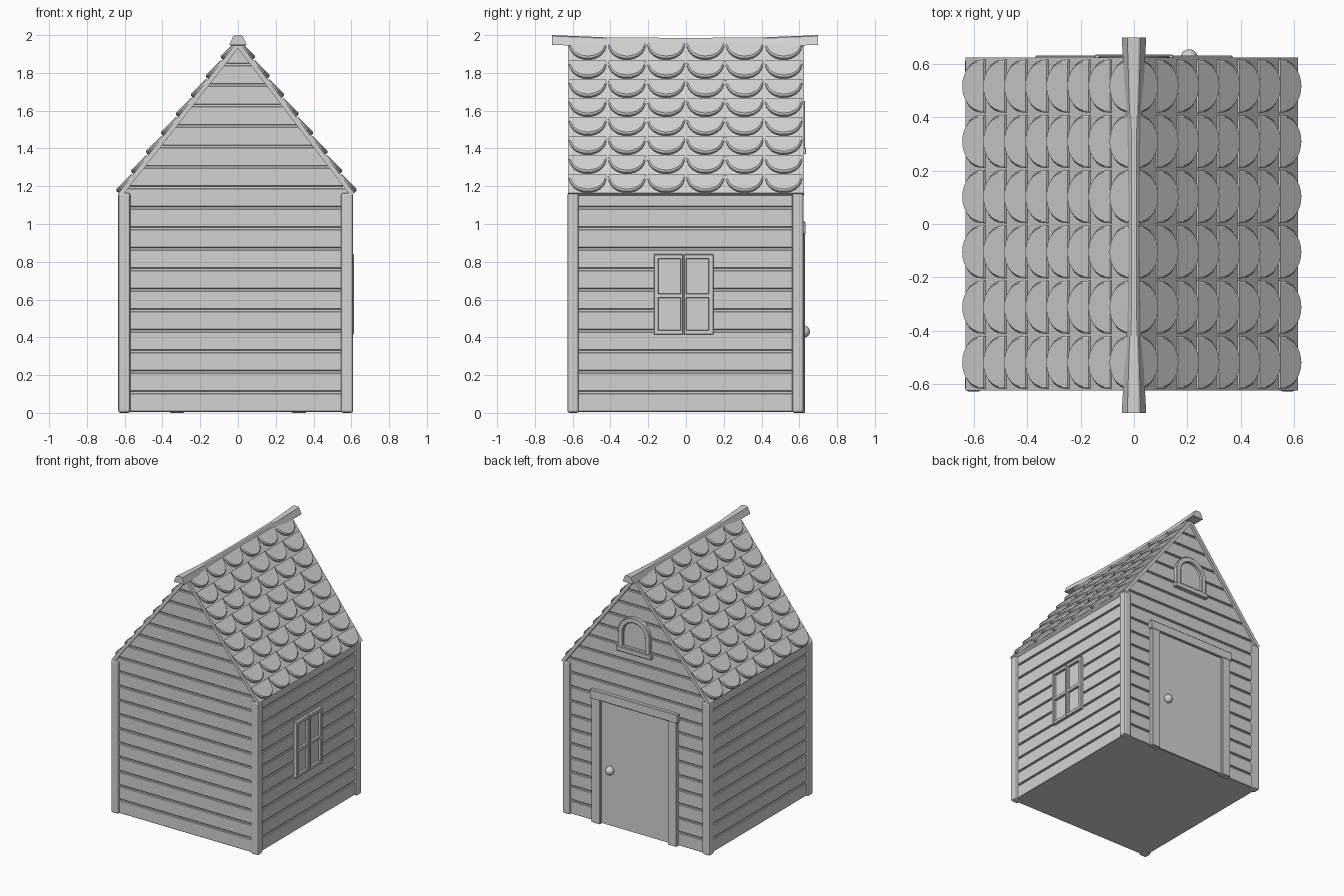
import bpy, bmesh, math

if "Cube" in bpy.data.objects:
    bpy.data.objects.remove(bpy.data.objects["Cube"])

grey = bpy.data.materials.new("plain grey")
grey.use_nodes = True
COLOUR = (0.65, 0.65, 0.65, 1)
grey.diffuse_color = COLOUR
grey.node_tree.nodes["Principled BSDF"].inputs["Base Color"].default_value = COLOUR

# House limits
LEFT, RIGHT, FRONT, BACK = -0.62, 0.592, -0.615, 0.607
EAVE_Z, APEX_Z = 1.165, 1.97
EAVES = {-1: 0.632, 1: 0.615}
PLANK, GAP = 0.1085, 0.012


def finish(name, bm, bevel=0, segments=1, smooth=False):
    bmesh.ops.recalc_face_normals(bm, faces=bm.faces)
    mesh = bpy.data.meshes.new(name)
    bm.to_mesh(mesh)
    bm.free()
    mesh.materials.append(grey)
    obj = bpy.data.objects.new(name, mesh)
    bpy.context.collection.objects.link(obj)
    if bevel:
        mod = obj.modifiers.new("soft edges", "BEVEL")
        mod.width, mod.segments = bevel, segments
    if smooth:
        for face in mesh.polygons:
            face.use_smooth = True
    return obj


def along_y(p, q, d):
    return (p, d, q)


def along_x(p, q, d):
    return (d, p, q)


def loft(bm, loops, closed=False):
    rings = [[bm.verts.new(co) for co in loop] for loop in loops]
    pairs = list(zip(rings, rings[1:]))
    if closed:
        pairs.append((rings[-1], rings[0]))
    else:
        bm.faces.new(rings[0])
        bm.faces.new(rings[-1])
    n = len(rings[0])
    for a, b in pairs:
        for i in range(n):
            j = (i + 1) % n
            bm.faces.new((a[i], a[j], b[j], b[i]))


def prism(bm, pts, axis, a, b):
    loft(bm, [[axis(p, q, d) for p, q in pts] for d in (a, b)])


def plate(bm, p0, p1, q0, q1, axis, a, b):
    prism(bm, [(p0, q0), (p1, q0), (p1, q1), (p0, q1)], axis, a, b)


# Solid core of the house, just behind the boards
bm = bmesh.new()
inset = 0.012
prism(bm, [(LEFT + inset, 0.006), (RIGHT - inset, 0.006), (RIGHT - inset, 1.16),
           (0, 1.945), (LEFT + inset, 1.16)], along_y, FRONT + inset, BACK - inset)
finish("house_core", bm)


# Horizontal boards on all four walls
def gable_limits(z):
    t = max(0.0, (1.945 - z) / 0.785)
    return max(LEFT, -EAVES[-1] * t), min(RIGHT, EAVES[1] * t)


front, back, sides = bmesh.new(), bmesh.new(), bmesh.new()
for row in range(18):
    z0 = max(0.006, row * PLANK + GAP / 2)
    z1 = min((row + 1) * PLANK - GAP / 2, 1.94)
    (l0, r0), (l1, r1) = gable_limits(z0), gable_limits(z1)
    pts = [(l0, z0), (r0, z0), (r1, z1), (l1, z1)]
    prism(front, pts, along_y, FRONT, FRONT + 0.02)
    prism(back, pts, along_y, BACK - 0.02, BACK)
    if z0 < 1.1:
        z1 = min(z1, 1.165)
        plate(sides, FRONT, BACK, z0, z1, along_x, LEFT, LEFT + 0.02)
        plate(sides, FRONT, BACK, z0, z1, along_x, RIGHT - 0.02, RIGHT)
finish("front_boards", front, 0.003)
finish("back_boards", back, 0.003)
finish("side_boards", sides, 0.003)

# Corner posts
bm = bmesh.new()
for x in (-0.602, 0.577):
    for y in (-0.598, 0.592):
        plate(bm, x - 0.032, x + 0.032, 0, 1.165, along_y, y - 0.03, y + 0.03)
finish("corner_posts", bm, 0.012, 2)

# Roof slabs and rounded shingles
slabs, shingles = bmesh.new(), bmesh.new()
ROWS, COLUMNS, STEPS = 8, 6, 14
for side, eave in EAVES.items():
    rise = APEX_Z - EAVE_Z
    length = math.hypot(eave, rise)
    dx, dz = side * eave / length, -rise / length
    nx, nz = side * rise / length, eave / length
    prism(slabs, [(0, APEX_Z), (side * eave, EAVE_Z),
                  (side * eave - nx * 0.025, EAVE_Z - nz * 0.025), (0, APEX_Z - 0.04)],
          along_y, -0.625, 0.625)

    def on_slope(u, v, h):
        return (dx * u + nx * h, v, APEX_Z + dz * u + nz * h)

    pitch = length / ROWS
    for row in range(ROWS):
        top = row * pitch + 0.008
        depth = pitch - 0.008
        for col in range(COLUMNS):
            y = -0.52 + 0.2075 * col
            outline = []
            for k in range(STEPS + 1):
                a = math.pi * k / STEPS
                outline.append((depth * abs(math.sin(a)) ** 0.85, 0.1 * math.cos(a)))
            loops = []
            for scale, lift in ((1, -0.002), (1, 0.6), (0.93, 1)):
                loops.append([on_slope(top + u * scale, y + v * scale,
                                       lift * (0.009 + 0.014 * u / depth))
                              for u, v in outline])
            loft(shingles, loops)
finish("roof_slabs", slabs)
finish("roof_shingles", shingles)

# Ridge cap, flared at both ends
bm = bmesh.new()
stations = [(-0.71, 0.046, 1.948, 2.0), (-0.42, 0.03, 1.94, 1.988), (0, 0.026, 1.94, 1.985),
            (0.41, 0.03, 1.94, 1.988), (0.70, 0.046, 1.948, 2.0)]
loft(bm, [[(-w, y, b), (w, y, b), (w * 0.55, y, t - 0.005), (w * 0.35, y, t),
           (-w * 0.35, y, t), (-w * 0.55, y, t - 0.005)] for y, w, b, t in stations])
finish("ridge_cap", bm)

# Door, its frame and knob
bm = bmesh.new()
plate(bm, -0.29, 0.29, 0.008, 0.95, along_y, BACK - 0.02, 0.614)
finish("door", bm)
bm = bmesh.new()
for s in (-1, 1):
    plate(bm, min(s * 0.36, s * 0.285), max(s * 0.36, s * 0.285), 0, 0.95,
          along_y, BACK - 0.02, 0.63)
plate(bm, -0.37, 0.37, 0.945, 1.012, along_y, BACK - 0.02, 0.633)
finish("door_frame", bm, 0.004)
bm = bmesh.new()
bmesh.ops.create_uvsphere(bm, u_segments=20, v_segments=12, radius=0.032)
bmesh.ops.translate(bm, verts=bm.verts, vec=(0.207, 0.624, 0.43))
finish("door_knob", bm, smooth=True)


# Arched gable window
def arch(r, base):
    pts = [(r, base)]
    for k in range(17):
        a = math.pi * k / 16
        pts.append((r * math.cos(a), 1.515 + r * math.sin(a)))
    return pts + [(-r, base)]


bm = bmesh.new()
outer, inner = arch(0.135, 1.38), arch(0.095, 1.415)
y0, y1 = BACK - 0.015, 0.631
loft(bm, [[along_y(p, q, d) for p, q in pts] for pts, d in
          ((outer, y0), (outer, y1 - 0.005), (arch(0.13, 1.385), y1),
           (arch(0.1, 1.41), y1), (inner, y1 - 0.005), (inner, y0))], closed=True)
finish("gable_window_frame", bm)
bm = bmesh.new()
prism(bm, arch(0.1, 1.4), along_y, y0, BACK + 0.002)
finish("gable_window_pane", bm)
bm = bmesh.new()
plate(bm, -0.148, 0.148, 1.37, 1.405, along_y, y0, 0.636)
finish("gable_window_sill", bm, 0.004)

# Side window: pane, outer frame and two sashes with a crossbar
bm = bmesh.new()
plate(bm, -0.16, 0.135, 0.425, 0.83, along_x, RIGHT - 0.015, RIGHT + 0.002)
finish("side_window_pane", bm)
bm = bmesh.new()
for y0, y1 in ((-0.17, -0.145), (0.12, 0.145), (-0.03, -0.0155), (-0.0115, 0.003)):
    plate(bm, y0, y1, 0.415, 0.84, along_x, RIGHT - 0.01, 0.614)
for z0, z1 in ((0.415, 0.44), (0.815, 0.84), (0.608, 0.632)):
    for y0, y1 in ((-0.16, -0.0155), (-0.0115, 0.135)):
        plate(bm, y0, y1, z0, z1, along_x, RIGHT - 0.01, 0.6135)
finish("side_window_frame", bm, 0.003)
